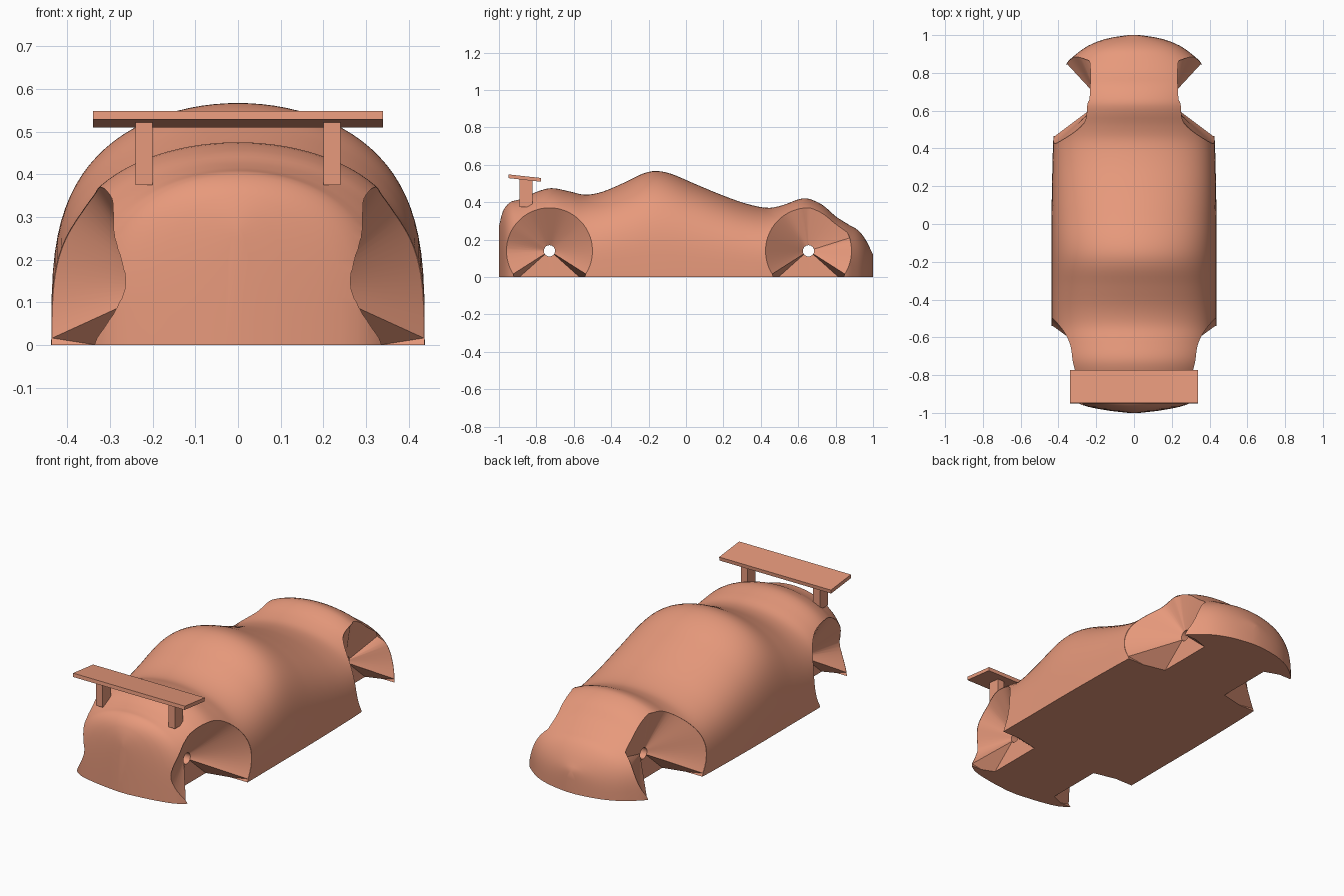
import bpy, bmesh, math

if "Cube" in bpy.data.objects:
    bpy.data.objects.remove(bpy.data.objects["Cube"])

# Side outline (y, roof height) and plan outline (y, half width)
ROOF = [(-1, .27), (-.98, .35), (-.94, .40), (-.9, .412), (-.85, .43), (-.8, .455), (-.72, .475),
        (-.62, .457), (-.54, .44), (-.45, .455), (-.33, .505), (-.23, .553), (-.16, .567),
        (-.08, .552), (.05, .497), (.2, .435), (.33, .39), (.44, .37), (.52, .385), (.6, .415),
        (.65, .42), (.73, .385), (.8, .325), (.87, .28), (.92, .25), (.96, .2), (1, .12)]
PLAN = [(-1, .03), (-.99, .12), (-.975, .21), (-.96, .27), (-.94, .31), (-.91, .345), (-.85, .39),
        (-.75, .425), (-.6, .436), (-.3, .437), (0, .437), (.3, .432), (.48, .425), (.7, .40),
        (.845, .36), (.9, .305), (.95, .23), (.985, .13), (1, .03)]
POWER = 3.4
ARCH_Z, ARCH_R, HUB_R, HUB_X = .14, .23, .03, .20


def smooth(table, y):
    """Cubic interpolation through a table of points."""
    def slope(i):
        a, b = table[max(i - 1, 0)], table[min(i + 1, len(table) - 1)]
        return (b[1] - a[1]) / (b[0] - a[0])
    y = min(max(y, -1), 1)
    i = next(k for k in range(len(table) - 1) if y <= table[k + 1][0])
    (y0, v0), (y1, v1) = table[i], table[i + 1]
    d = y1 - y0
    t = (y - y0) / d
    return (v0 * (2*t**3 - 3*t**2 + 1) + v1 * (3*t**2 - 2*t**3)
            + d * slope(i) * (t**3 - 2*t**2 + t) + d * slope(i + 1) * (t**3 - t**2))


def half_width(y, z):
    """Half width of the body at a given length and height."""
    t = max(z, 0) / smooth(ROOF, y)
    return smooth(PLAN, y) * math.sqrt(max(0, 1 - t**POWER))


def loft(name, rings):
    """Solid skinned through closed rings of equal point count."""
    bm = bmesh.new()
    vs = [[bm.verts.new(p) for p in ring] for ring in rings]
    n = len(rings[0])
    for a, b in zip(vs, vs[1:]):
        for i in range(n):
            j = (i + 1) % n
            bm.faces.new((a[i], a[j], b[j], b[i]))
    bm.faces.new(vs[0])
    bm.faces.new(vs[-1])
    bmesh.ops.recalc_face_normals(bm, faces=bm.faces[:])
    me = bpy.data.meshes.new(name)
    bm.to_mesh(me)
    bm.free()
    ob = bpy.data.objects.new(name, me)
    bpy.context.collection.objects.link(ob)
    return ob


def select(ob):
    bpy.ops.object.select_all(action='DESELECT')
    ob.select_set(True)
    bpy.context.view_layer.objects.active = ob


# Body shell
sections = []
for k in range(101):
    u = -1 + 2 * k / 100
    y = .5 * u + .5 * math.sin(u * math.pi / 2)   # denser towards both ends
    w, h = smooth(PLAN, y), smooth(ROOF, y)
    ring = []
    for i in range(49):
        a = math.pi * i / 48
        ring.append((w * math.cos(a), y, h * max(0, math.sin(a)) ** (2 / POWER) if 0 < i < 48 else 0))
    sections.append(ring)
body = loft("car_body", sections)


# Wheel arches: dished cutters joined by an axle tunnel
def arch_cutter(cy, front):
    outer, rim, hub = [], [], []
    for i in range(72):
        a = 2 * math.pi * (i + .5) / 72
        c, s = math.cos(a), math.sin(a)
        y, z = cy + ARCH_R * c, ARCH_Z + ARCH_R * s
        x = max(half_width(y, z) - .002, .235)
        if front and 17 < math.degrees(a) < 93:
            x = .235                              # flat wall inside the nose
        if z < 0:
            x, z = HUB_X + .003, -.02             # upright wall above the floor edge
        outer.append((.6, y, z))
        rim.append((x, y, z))
        hub.append((HUB_X, cy + HUB_R * c, ARCH_Z + HUB_R * s))
    half = [outer, rim, hub]
    other = [[(-x, y, z) for x, y, z in r] for r in reversed(half)]
    return loft("arch_cutter", half + other)


for cy, front in ((-.73, False), (.655, True)):
    cutter = arch_cutter(cy, front)
    cutter.hide_render = True
    mod = body.modifiers.new("arch", 'BOOLEAN')
    mod.operation, mod.solver, mod.object = 'DIFFERENCE', 'EXACT', cutter
    select(body)
    bpy.ops.object.modifier_apply(modifier=mod.name)
    bpy.data.objects.remove(cutter)
select(body)
bpy.ops.object.shade_smooth_by_angle(angle=math.radians(35))


# Rear wing and its two posts
def box(name, loc, size, tilt=0):
    bpy.ops.mesh.primitive_cube_add(size=1, location=loc, rotation=(tilt, 0, 0))
    ob = bpy.context.object
    ob.name, ob.scale = name, size
    return ob


paint = bpy.data.materials.new("paint")
paint.diffuse_color = (.8, .32, .2, 1)
paint.use_nodes = True
paint.node_tree.nodes["Principled BSDF"].inputs["Base Color"].default_value = paint.diffuse_color
parts = [body, box("rear_wing", (0, -.862, .529), (.68, .175, .02), -.11)]
for s in (-1, 1):
    parts.append(box("wing_post", (s * .22, -.855, .448), (.04, .07, .146)))
for ob in parts:
    ob.data.materials.clear()
    ob.data.materials.append(paint)
